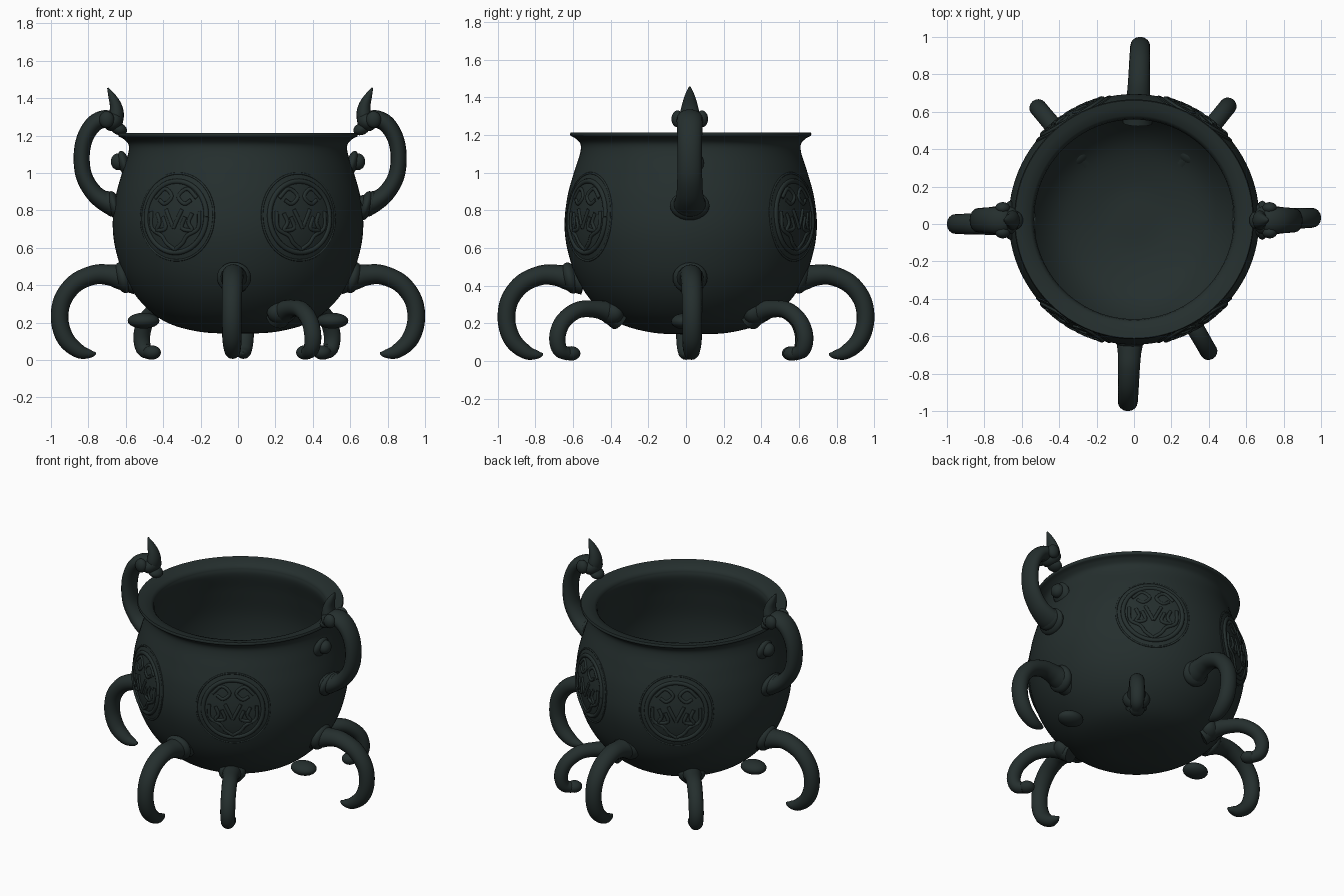
import bpy
import bmesh
import math
from mathutils import Matrix, Vector

if "Cube" in bpy.data.objects:
    bpy.data.objects.remove(bpy.data.objects["Cube"], do_unlink=True)

# Single dark iron colour
IRON = (0.018, 0.028, 0.027, 1)
iron = bpy.data.materials.new("dark_iron")
iron.use_nodes = True
iron.diffuse_color = IRON
bsdf = next(n for n in iron.node_tree.nodes if n.type == "BSDF_PRINCIPLED")
bsdf.inputs["Base Color"].default_value = IRON
bsdf.inputs["Roughness"].default_value = 0.7


def finish(bm, name, angle=0, origin=(0, 0, 0)):
    """Turn a bmesh into a smooth object, rotated about z."""
    bmesh.ops.recalc_face_normals(bm, faces=bm.faces)
    me = bpy.data.meshes.new(name)
    bm.to_mesh(me)
    bm.free()
    me.shade_smooth()
    me.set_sharp_from_angle(angle=math.radians(60))
    me.materials.append(iron)
    ob = bpy.data.objects.new(name, me)
    ob.location = origin
    ob.rotation_euler.z = math.radians(angle)
    bpy.context.collection.objects.link(ob)
    return ob


def smooth_path(points, steps=6):
    """Catmull-Rom samples through tuples of any length."""
    p = [Vector(q) for q in points]
    p = [p[0] * 2 - p[1]] + p + [p[-1] * 2 - p[-2]]
    out = []
    for a, b, c, d in zip(p, p[1:], p[2:], p[3:]):
        for i in range(steps):
            t = i / steps
            out.append((b * 2 + (c - a) * t + (a * 2 - b * 5 + c * 4 - d) * t * t
                        + (b * 3 - a - c * 3 + d) * t ** 3) / 2)
    return out + [p[-2]]


def sweep(bm, centres, radii, ref, wide=1.0, sides=16):
    """Sweep an oval section; ref(point) gives the section's wide axis."""
    rings = []
    for i, (c, r) in enumerate(zip(centres, radii)):
        t = (centres[min(i + 1, len(centres) - 1)] - centres[max(i - 1, 0)]).normalized()
        a = ref(c)
        a = (a - t * a.dot(t)).normalized()
        b = t.cross(a)
        ring = []
        for k in range(sides):
            w = math.tau * k / sides
            ring.append(bm.verts.new(c + a * (math.cos(w) * r * wide) + b * (math.sin(w) * r)))
        rings.append(ring)
    for r0, r1 in zip(rings, rings[1:]):
        for k in range(sides):
            j = (k + 1) % sides
            bm.faces.new((r0[k], r0[j], r1[j], r1[k]))
    bm.faces.new(rings[0])
    bm.faces.new(rings[-1])


def limb(bm, points, wide=1.0):
    """Tapered limb in the radial plane from (radius out, height, thickness)."""
    s = smooth_path(points)
    sweep(bm, [Vector((p.x, 0, p.y)) for p in s], [max(p.z, 0.004) for p in s],
          lambda c: Vector((0, 1, 0)), wide)


def bead(bm, centre, size, tilt=0):
    m = (Matrix.Translation(centre) @ Matrix.Rotation(math.radians(tilt), 4, "Y")
         @ Matrix.Diagonal((*size, 1)))
    bmesh.ops.create_uvsphere(bm, u_segments=20, v_segments=12, radius=1, matrix=m)


# Pot: outer wall, flared lip and inner wall turned as one profile
CENTRE = (0, 0.025, 0)
outer = smooth_path([(0, 0.14), (0.2, 0.15), (0.38, 0.2), (0.51, 0.3), (0.6, 0.43),
                     (0.652, 0.58), (0.67, 0.72), (0.655, 0.87), (0.62, 1.0),
                     (0.588, 1.1), (0.585, 1.15), (0.61, 1.18), (0.638, 1.195)])
lip = [Vector(q) for q in ((0.641, 1.205), (0.636, 1.214), (0.6, 1.208), (0.555, 1.195))]
inner = smooth_path([(0.54, 1.18), (0.535, 1.13), (0.57, 1.0), (0.61, 0.8), (0.6, 0.6),
                     (0.53, 0.42), (0.4, 0.28), (0.2, 0.21), (0, 0.2)])
bm = bmesh.new()
verts = [bm.verts.new((p.x, 0, p.y)) for p in outer + lip + inner]
edges = [bm.edges.new(e) for e in zip(verts, verts[1:])]
bmesh.ops.spin(bm, geom=verts + edges, cent=(0, 0, 0), axis=(0, 0, 1),
               angle=math.tau, steps=96, use_duplicate=False)
bmesh.ops.remove_doubles(bm, verts=bm.verts, dist=0.0005)
finish(bm, "pot", origin=CENTRE)


def wall_radius(z):
    for a, b in zip(outer, outer[1:]):
        if a.y <= z <= b.y:
            return a.x + (b.x - a.x) * (z - a.y) / (b.y - a.y)
    return outer[-1].x


def on_wall(u, v):
    z = 0.765 + v
    r = wall_radius(z)
    return Vector((r * math.cos(u / r), r * math.sin(u / r), z))


# Medallions: raised rings with mirrored scrollwork that hug the wall
def circle(r):
    return [(r * math.cos(math.tau * i / 24), r * math.sin(math.tau * i / 24))
            for i in range(25)]


scrolls = [
    [(0.15, 0.03), (0.145, -0.06), (0.08, -0.1), (0.05, -0.14), (0, -0.175)],
    [(0.13, 0.1), (0.07, 0.15), (0.02, 0.11), (0.06, 0.07), (0.1, 0.09)],
    [(0.11, 0.02), (0.09, -0.03), (0.11, -0.07), (0.05, -0.06), (0.07, 0)],
    [(0.05, 0.04), (0.025, -0.01), (0, -0.06)],
]
for label, angle in (("front_left", -59), ("front_right", -121),
                     ("back_left", 59), ("back_right", 121)):
    bm = bmesh.new()
    strokes = [(circle(0.232), 0.006), (circle(0.19), 0.014)]
    for s in scrolls:
        strokes += [(s, 0.011), ([(-u, v) for u, v in s], 0.011)]
    for pts, r in strokes:
        path = [on_wall(*p) for p in smooth_path(pts, 4)]
        sweep(bm, path, [r] * len(path), lambda c: Vector((c.x, c.y, 0)), 0.8, 8)
    finish(bm, "medallion_" + label, angle, CENTRE)

# Large curled legs
for label, angle in (("left", 2), ("back", 88), ("right", 180), ("front", 268)):
    bm = bmesh.new()
    limb(bm, [(0.54, 0.42, 0.07), (0.62, 0.44, 0.066), (0.69, 0.455, 0.056),
              (0.77, 0.455, 0.052), (0.87, 0.41, 0.05), (0.938, 0.32, 0.048),
              (0.953, 0.21, 0.047), (0.92, 0.11, 0.046), (0.85, 0.047, 0.038),
              (0.79, 0.033, 0.022), (0.76, 0.036, 0.006)], 1.12)
    bead(bm, (0.615, 0, 0.44), (0.045, 0.092, 0.085), 15)
    finish(bm, "large_leg_" + label, angle)

# Small legs with rounded feet
for label, angle in (("back_left", 51), ("back_right", 130), ("front_left", 300)):
    bm = bmesh.new()
    limb(bm, [(0.42, 0.22, 0.06), (0.49, 0.26, 0.056), (0.58, 0.276, 0.046),
              (0.68, 0.268, 0.044), (0.765, 0.21, 0.043), (0.8, 0.13, 0.043),
              (0.785, 0.06, 0.04), (0.73, 0.035, 0.034)], 1.08)
    bead(bm, (0.715, 0, 0.04), (0.05, 0.046, 0.038))
    bead(bm, (0.47, 0, 0.255), (0.06, 0.085, 0.065), 30)
    finish(bm, "small_leg_" + label, angle, (0, 0.01, 0))

# Handles: flattened loop, beast head with curled crest, and lower mount
for label, angle, shift in (("left", 0, 0.025), ("right", 180, -0.002)):
    bm = bmesh.new()
    limb(bm, [(0.64, 0.82, 0.06), (0.695, 0.84, 0.055), (0.765, 0.89, 0.047),
              (0.82, 0.98, 0.044), (0.834, 1.09, 0.043), (0.815, 1.19, 0.044),
              (0.765, 1.265, 0.046), (0.7, 1.29, 0.046), (0.655, 1.27, 0.035)], 1.5)
    limb(bm, [(0.66, 1.25, 0.04), (0.648, 1.31, 0.04), (0.652, 1.36, 0.032),
              (0.672, 1.41, 0.02), (0.694, 1.455, 0.004)], 1.3)
    bead(bm, (0.665, 0, 1.275), (0.055, 0.075, 0.05), 40)
    bead(bm, (0.635, 0, 1.235), (0.045, 0.05, 0.032), -20)
    for side in (-1, 1):
        bead(bm, (0.7, side * 0.065, 1.285), (0.04, 0.032, 0.045))
    bead(bm, (0.66, 0, 0.825), (0.035, 0.105, 0.08), 15)
    bead(bm, (0.685, 0, 0.835), (0.04, 0.085, 0.07), 15)
    finish(bm, "handle_" + label, angle, (shift, 0.02, 0))

    # Wall knob behind the handle and rounded boss under the belly
    bm = bmesh.new()
    bead(bm, (0.61, 0, 1.05), (0.03, 0.07, 0.07), 15)
    bead(bm, (0.64, 0, 1.06), (0.04, 0.045, 0.045))
    finish(bm, "knob_" + label, angle, CENTRE)
    bm = bmesh.new()
    bead(bm, (0.505, 0, 0.21), (0.085, 0.07, 0.042))
    finish(bm, "boss_" + label, angle, (0, -0.01, 0))
